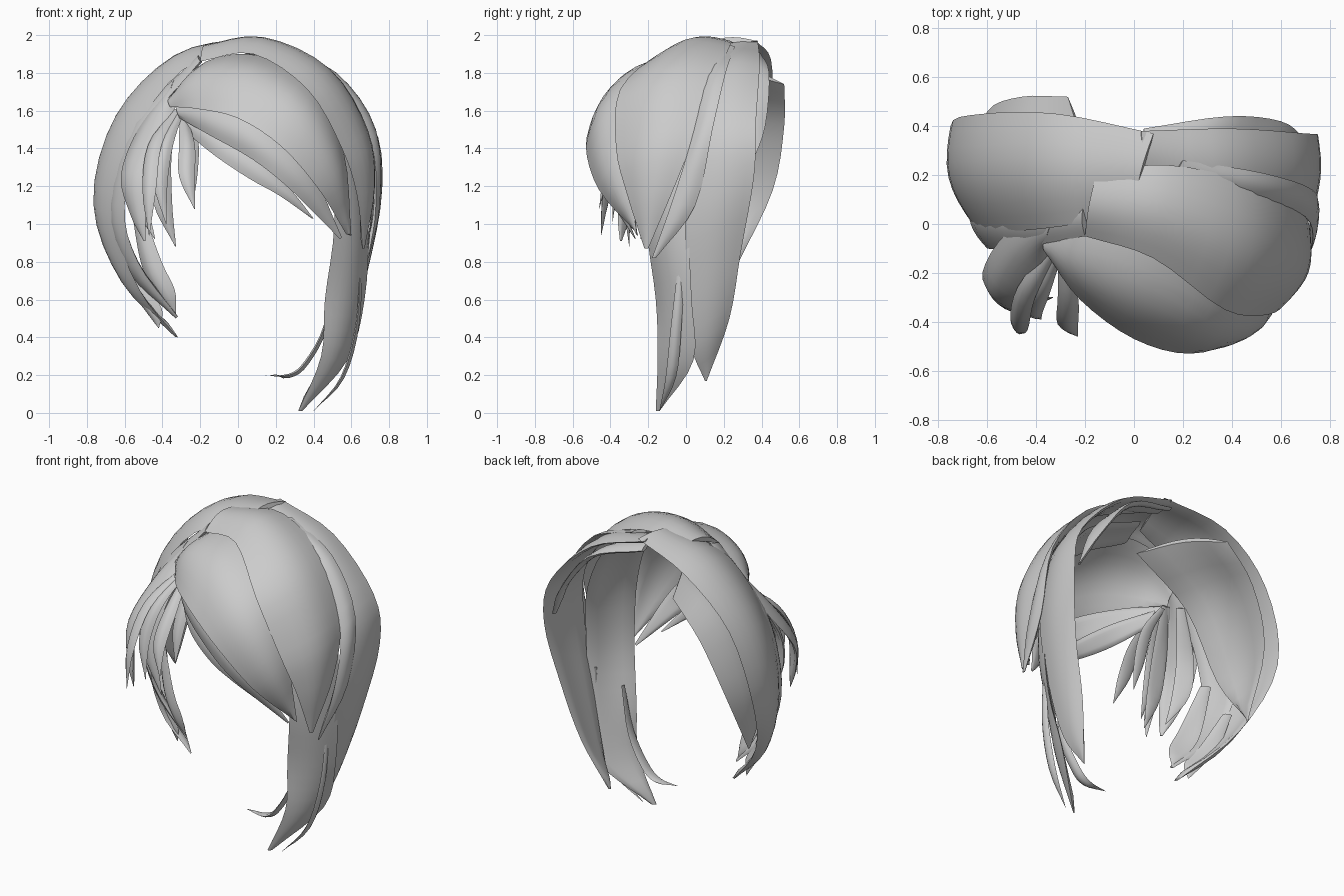
import bpy, math
from mathutils import Vector as V


def spline(pts, steps=4):
    """Smooth path through the guide points."""
    p = [V(q) for q in pts]
    p = [2 * p[0] - p[1]] + p + [2 * p[-1] - p[-2]]
    out = []
    for i in range(1, len(p) - 2):
        a, b, c, d = p[i - 1:i + 3]
        for s in range(steps):
            t = s / steps
            out.append(0.5 * (2 * b + (c - a) * t + (2 * a - 5 * b + 4 * c - d) * t * t
                              + (3 * b - a - 3 * c + d) * t ** 3))
    return out + [p[-2]]


def sheet(name, edge_a, edge_b, bulge=0.12, thick=0.03, cols=8):
    """Closed lens-shaped hair sheet lofted between two guide edges."""
    A, B = spline(edge_a), spline(edge_b)
    mid = [(a + b) / 2 for a, b in zip(A, B)]
    n, ring = len(A), 2 * cols
    verts, faces = [], []
    for i in range(n):
        across = B[i] - A[i]
        w = across.length
        m = mid[i]
        out = m - V((0, 0.05, min(m.z, 1.25)))      # outward from the head
        tan = (mid[min(i + 1, n - 1)] - mid[max(i - 1, 0)]).normalized()
        out -= tan * out.dot(tan)
        if w > 0.025:
            u = across.normalized()
            out -= u * out.dot(u)
        out.normalize()
        th = min(thick, w * 0.35)
        for j in range(ring):
            t = j / cols if j <= cols else (ring - j) / cols
            h = math.sin(math.pi * t) * bulge * w
            if j > cols:
                h -= th * math.sin(math.pi * t) ** 0.5
            verts.append(A[i] + across * t + out * h)
    for i in range(n - 1):
        for j in range(ring):
            k = (j + 1) % ring
            faces.append((i * ring + j, i * ring + k, (i + 1) * ring + k, (i + 1) * ring + j))
    faces += [tuple(range(ring))[::-1], tuple(range((n - 1) * ring, n * ring))]
    me = bpy.data.meshes.new(name)
    me.from_pydata(verts, [], faces)
    ob = bpy.data.objects.new(name, me)
    bpy.context.collection.objects.link(ob)
    bpy.context.view_layer.objects.active = ob
    ob.select_set(True)
    bpy.ops.object.mode_set(mode='EDIT')
    bpy.ops.mesh.select_all(action='SELECT')
    bpy.ops.mesh.normals_make_consistent(inside=False)
    bpy.ops.object.mode_set(mode='OBJECT')
    bpy.ops.object.shade_smooth_by_angle(angle=math.radians(50))
    ob.select_set(False)


def lock(name, path, width, across=(1, 0, 0), bulge=0.25):
    """Narrow pointed lock along one path."""
    last = len(path) - 1
    half = [V(across).normalized() * width / 2 *
            (0.04 if i == last else 0.45 + 0.55 * math.sin(math.pi * i / last)) for i in range(last + 1)]
    sheet(name, [V(p) - h for p, h in zip(path, half)],
          [V(p) + h for p, h in zip(path, half)], bulge, 0.03, 4)


# swept fringe, its upper edge tucked under the crown sheet
sheet("fringe",
      [(-.37, -.07, 1.66), (-.17, -.01, 1.86), (.12, -.06, 1.89), (.40, -.26, 1.72), (.56, -.31, 1.38), (.60, -.26, .94)],
      [(-.36, -.12, 1.62), (-.22, -.31, 1.61), (.00, -.47, 1.56), (.23, -.53, 1.41), (.43, -.46, 1.18), (.57, -.26, .95)],
      0.17)
# layers under the fringe
sheet("fringe_under_upper",
      [(-.33, -.13, 1.62), (-.15, -.30, 1.61), (.10, -.43, 1.51), (.38, -.42, 1.28), (.55, -.27, .93)],
      [(-.31, -.15, 1.56), (-.15, -.32, 1.47), (.08, -.43, 1.34), (.28, -.43, 1.18), (.54, -.27, .92)])
sheet("fringe_under_lower",
      [(-.28, -.15, 1.58), (-.08, -.30, 1.48), (.12, -.38, 1.33), (.28, -.37, 1.18), (.40, -.32, 1.03)],
      [(-.28, -.17, 1.49), (-.12, -.32, 1.36), (.06, -.38, 1.24), (.22, -.38, 1.15), (.39, -.32, 1.03)])

# crown sheet falling to the right side
sheet("crown_sheet",
      [(-.20, -.05, 1.86), (.08, -.14, 1.90), (.37, -.35, 1.71), (.55, -.37, 1.40), (.63, -.31, 1.15), (.66, -.22, .87)],
      [(-.15, .22, 1.94), (.15, .24, 1.96), (.48, .17, 1.80), (.68, .06, 1.50), (.72, -.06, 1.20), (.67, -.20, .87)],
      0.15)
sheet("right_side_lock",
      [(.15, .18, 1.93), (.50, .11, 1.78), (.70, .03, 1.45), (.73, -.08, 1.10), (.69, -.18, .82)],
      [(.20, .26, 1.94), (.52, .21, 1.80), (.73, .14, 1.50), (.74, .05, 1.10), (.69, -.16, .82)])
# long right sheets
sheet("right_back_sheet",
      [(.03, .22, 1.95), (.40, .14, 1.84), (.67, .06, 1.50), (.71, .00, 1.10), (.65, .00, .70), (.56, .03, .35), (.46, .10, .17)],
      [(.03, .38, 1.97), (.40, .39, 1.84), (.70, .37, 1.54), (.75, .36, 1.25), (.68, .29, .85), (.58, .23, .50), (.47, .11, .17)],
      0.08)
sheet("right_long_sheet",
      [(.05, -.03, 1.85), (.34, -.13, 1.70), (.48, -.20, 1.40), (.51, -.21, 1.00), (.46, -.16, .60), (.44, -.15, .30), (.32, -.16, .01)],
      [(.10, .18, 1.89), (.45, .12, 1.74), (.64, .08, 1.40), (.69, .02, 1.00), (.67, .03, .60), (.58, .04, .28), (.34, -.14, .01)])
sheet("right_rear_under_lock",
      [(.04, .33, 1.94), (.32, .33, 1.85), (.58, .32, 1.60), (.69, .32, 1.32)],
      [(.04, .39, 1.91), (.38, .44, 1.80), (.60, .42, 1.52), (.70, .35, 1.32)], 0.06)

# left sheets
sheet("left_back_sheet",
      [(.00, .05, 1.92), (-.30, -.01, 1.81), (-.56, -.03, 1.46), (-.66, .00, 1.05), (-.52, -.05, .65), (-.32, -.02, .40)],
      [(.08, .37, 1.97), (-.31, .45, 1.87), (-.62, .45, 1.59), (-.75, .40, 1.15), (-.63, .20, .75), (-.34, .00, .41)],
      0.13)
sheet("left_side_sheet",
      [(-.20, -.05, 1.86), (-.49, -.10, 1.50), (-.60, -.10, 1.10), (-.53, -.09, .80), (-.32, -.06, .51)],
      [(-.20, .10, 1.89), (-.54, .10, 1.55), (-.68, .10, 1.10), (-.58, .02, .75), (-.33, -.04, .50)])
# wide inner sheet lining the left side and showing at the rear
sheet("left_inner_sheet",
      [(-.02, .00, 1.80), (-.42, -.03, 1.58), (-.61, .02, 1.15), (-.64, .26, .80)],
      [(-.27, .52, 1.74), (-.46, .52, 1.52), (-.60, .46, 1.18), (-.63, .27, .78)], 0.13)
# wide lock at the left temple
sheet("left_temple_lock",
      [(-.34, .00, 1.76), (-.52, -.04, 1.52), (-.62, -.20, 1.26), (-.57, -.29, 1.05), (-.50, -.34, .91)],
      [(-.33, -.09, 1.62), (-.40, -.22, 1.48), (-.48, -.33, 1.27), (-.49, -.36, 1.05), (-.49, -.35, .91)], 0.16)

# narrow locks: path, width, across direction
X, Y, D = (1, 0, 0), (0, 1, 0), (1, -.6, 0)
LOCKS = {
    "right_curl": ([(.50, -.08, .75), (.46, -.10, .46), (.36, -.10, .27), (.27, -.10, .20), (.13, -.10, .20)], .07, Y),
    "right_tail": ([(.65, -.02, .85), (.63, -.05, .48), (.55, -.08, .19), (.40, -.14, .01)], .06, Y),
    "left_tail_upper": ([(-.54, .00, 1.1), (-.46, -.04, .80), (-.39, -.05, .65), (-.33, -.05, .52)], .14, D),
    "left_tail_lower": ([(-.62, .10, .90), (-.54, .03, .68), (-.45, .00, .55), (-.42, -.01, .45)], .12, D),
    "front_lock_outer": ([(-.33, -.10, 1.60), (-.44, -.28, 1.42), (-.47, -.41, 1.18), (-.47, -.45, .94)], .09, D),
    "front_lock_middle": ([(-.32, -.10, 1.60), (-.40, -.24, 1.40), (-.40, -.30, 1.12), (-.33, -.30, .88)], .11, X),
    "front_lock_short": ([(-.31, -.12, 1.58), (-.38, -.28, 1.42), (-.41, -.36, 1.22), (-.38, -.39, 1.0)], .08, X),
    "front_lock_inner": ([(-.29, -.13, 1.56), (-.27, -.30, 1.42), (-.27, -.41, 1.25), (-.23, -.46, 1.08)], .09, X),
    "front_lock_deep": ([(-.30, -.10, 1.58), (-.25, -.18, 1.45), (-.25, -.25, 1.28), (-.24, -.29, 1.10)], .08, X),
    "temple_lock_deep": ([(-.40, -.06, 1.60), (-.52, -.16, 1.35), (-.52, -.20, 1.12), (-.44, -.24, .92)], .11, D),
}
for name, (path, width, across) in LOCKS.items():
    lock(name, path, width, across)
